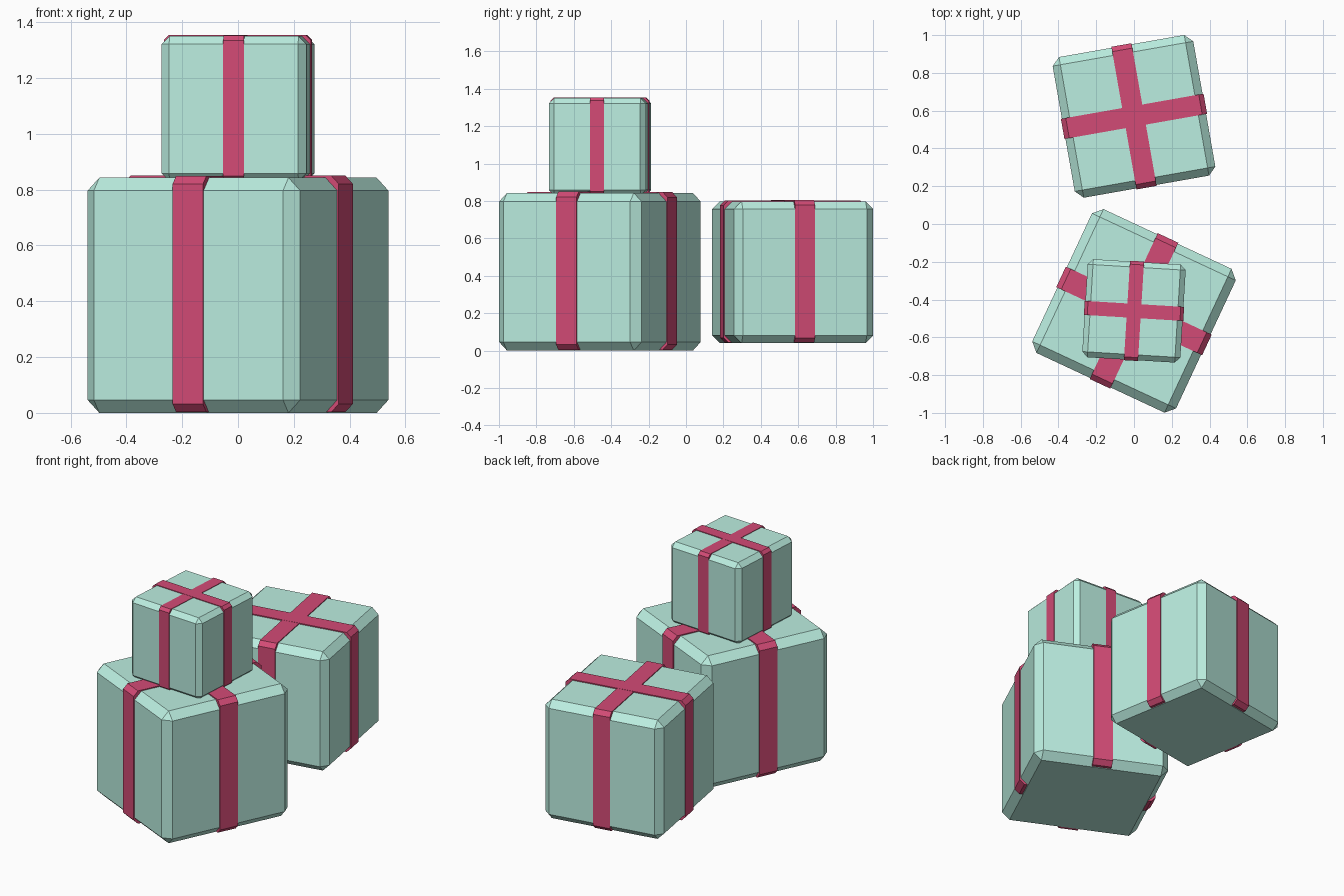
import bpy
import bmesh
from math import radians
from mathutils import Matrix

if "Cube" in bpy.data.objects:
    bpy.data.objects.remove(bpy.data.objects["Cube"])


def material(name, color):
    m = bpy.data.materials.new(name)
    m.diffuse_color = color
    m.use_nodes = True
    m.node_tree.nodes["Principled BSDF"].inputs["Base Color"].default_value = m.diffuse_color
    return m


PAPER = material("mint_paper", (0.50, 0.86, 0.75, 1))
RIBBON = material("red_ribbon", (0.65, 0.07, 0.18, 1))


def finish(bm, name, mat, loc, angle):
    bmesh.ops.recalc_face_normals(bm, faces=bm.faces)
    me = bpy.data.meshes.new(name)
    bm.to_mesh(me)
    bm.free()
    me.materials.append(mat)
    ob = bpy.data.objects.new(name, me)
    ob.location = loc
    ob.rotation_euler.z = radians(angle)
    bpy.context.collection.objects.link(ob)


def box(name, half, height, chamfer, loc, angle):
    """Wrapped box with flat chamfered edges, base at local z = 0."""
    bm = bmesh.new()
    bmesh.ops.create_cube(bm, size=1, matrix=Matrix.Translation((0, 0, height / 2))
                          @ Matrix.Diagonal((2 * half, 2 * half, height, 1)))
    bmesh.ops.bevel(bm, geom=bm.edges[:], offset=chamfer, segments=1,
                    affect='EDGES', profile=0.5)
    finish(bm, name, PAPER, loc, angle)


def ribbon(name, half, z0, z1, chamfer, width, loc, angle):
    """Octagonal band wrapped around the box, extruded to the ribbon width."""
    c = chamfer
    profile = [(half - c, z0), (half, z0 + c), (half, z1 - c), (half - c, z1)]
    profile += [(-x, z) for x, z in reversed(profile)]
    bm = bmesh.new()
    face = bm.faces.new([bm.verts.new((x, -width / 2, z)) for x, z in profile])
    ext = bmesh.ops.extrude_face_region(bm, geom=[face])
    verts = [v for v in ext["geom"] if isinstance(v, bmesh.types.BMVert)]
    bmesh.ops.translate(bm, verts=verts, vec=(0, width, 0))
    finish(bm, name, RIBBON, loc, angle)


def gift(name, half, height, loc, angle):
    s = half / 0.42
    box(name + "_box", half, height, 0.046 * s, loc, angle)
    # two crossing bands, the second a hair lower so the tops do not coincide
    for label, turn, drop in (("long", 0, 0), ("cross", 90, 0.001)):
        ribbon(f"{name}_{label}_ribbon", half + 0.006 * s, 0.003 * s,
               height + 0.007 * s - drop, 0.029 * s, 0.12 * s, loc, angle + turn)


gift("large_gift", 0.42, 0.843, (0, -0.46, 0), -25)
gift("medium_gift", 0.378, 0.758, (0, 0.57, 0.04), 10)
gift("small_gift", 0.26, 0.52, (0, -0.46, 0.83), -3.5)
